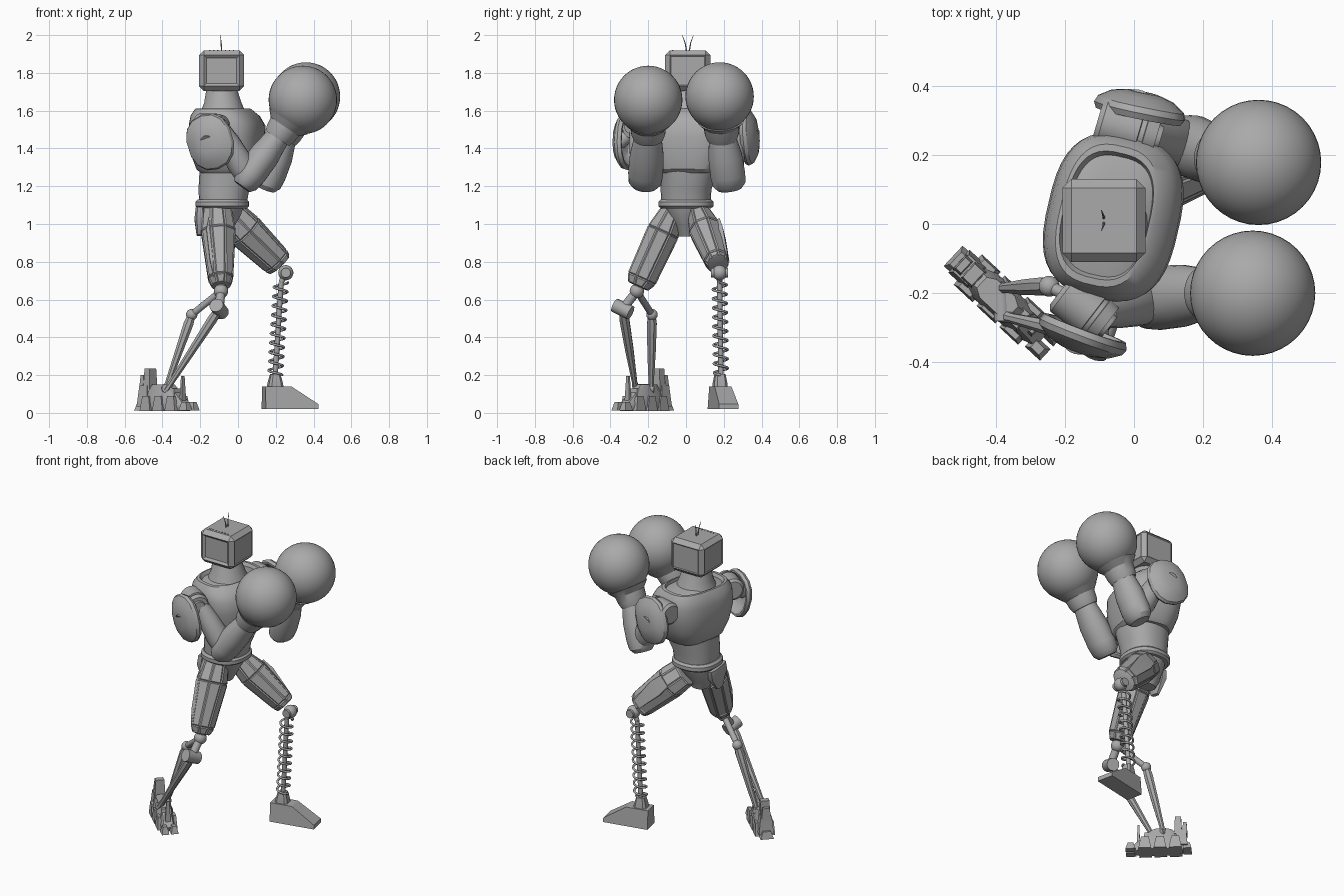
import bpy, bmesh, math
from mathutils import Matrix, Vector

default = bpy.data.objects.get("Cube")
if default:
    bpy.data.objects.remove(default, do_unlink=True)

grey = bpy.data.materials.new("plain_grey")
grey.use_nodes = True
grey.diffuse_color = (0.4, 0.4, 0.4, 1)
grey.node_tree.nodes["Principled BSDF"].inputs["Base Color"].default_value = (0.4, 0.4, 0.4, 1)


def finish(name, bm, matrix=Matrix()):
    bmesh.ops.recalc_face_normals(bm, faces=bm.faces)
    mesh = bpy.data.meshes.new(name)
    bm.to_mesh(mesh)
    bm.free()
    mesh.materials.append(grey)
    obj = bpy.data.objects.new(name, mesh)
    obj.matrix_world = matrix
    bpy.context.collection.objects.link(obj)
    bpy.ops.object.select_all(action='DESELECT')
    obj.select_set(True)
    bpy.context.view_layer.objects.active = obj
    bpy.ops.object.shade_smooth_by_angle(angle=math.radians(32))
    return obj


def loft(name, rings, sides=28, power=2, matrix=Matrix(), panels=0):
    """Skin superellipse rings given as (x, y, z, rx, ry)."""
    bm = bmesh.new()
    phase, grow = math.pi / sides, (math.sqrt(2) if sides == 4 else 1)
    loops = []
    for x, y, z, rx, ry in rings:
        loop = []
        for i in range(sides):
            a = phase + math.tau * i / sides
            c, s = math.cos(a), math.sin(a)
            c = math.copysign(abs(c) ** (2 / power), c) * grow
            s = math.copysign(abs(s) ** (2 / power), s) * grow
            loop.append(bm.verts.new((x + rx * c, y + ry * s, z)))
        loops.append(loop)
    skin = []
    for a, b in zip(loops, loops[1:]):
        for i in range(sides):
            j = (i + 1) % sides
            skin.append(bm.faces.new((a[i], a[j], b[j], b[i])))
    bm.faces.new(loops[0][::-1])
    bm.faces.new(loops[-1])
    if panels:
        bmesh.ops.recalc_face_normals(bm, faces=bm.faces)
        bmesh.ops.inset_individual(bm, faces=skin, thickness=0.008, depth=panels)
    return finish(name, bm, matrix)


def limb(name, p, q, profile, sides=20, ref=(1, 0, 0), power=2, panels=0):
    """Loft from p to q with a profile of (fraction, rx, ry)."""
    p, q = Vector(p), Vector(q)
    d = q - p
    z = d.normalized()
    x = Vector(ref)
    x = (x - z * x.dot(z)).normalized()
    rot = Matrix((x, z.cross(x), z)).transposed().to_4x4()
    rings = [(0, 0, t * d.length, rx, ry) for t, rx, ry in profile]
    return loft(name, rings, sides, power, Matrix.Translation(p) @ rot, panels)


def rod(name, p, q, r1, r2=None, sides=16, ref=(0, 0, 1)):
    r2 = r1 if r2 is None else r2
    return limb(name, p, q, [(0, r1, r1), (1, r2, r2)], sides, ref)


def ball(name, centre, r):
    bm = bmesh.new()
    bmesh.ops.create_uvsphere(bm, u_segments=40, v_segments=24, radius=r)
    return finish(name, bm, Matrix.Translation(centre))


def block(name, centre, size, top=1.0, matrix=Matrix()):
    x, y, z = centre
    a, b, h = (s / 2 for s in size)
    return loft(name, [(x, y, z - h, a, b), (x, y, z + h, a * top, b * top)], 4, matrix=matrix)


# Head: chamfered box, shallow panels on the walls and a raised-rim screen in front
bm = bmesh.new()
bmesh.ops.create_cube(bm, size=1, matrix=Matrix.Diagonal((0.24, 0.24, 0.215, 1)))
bmesh.ops.bevel(bm, geom=bm.edges[:], offset=0.026, segments=1, affect='EDGES')
bm.normal_update()
walls = [f for f in bm.faces if max(abs(f.normal.x), abs(f.normal.y)) > 0.99]
screen = [f for f in walls if f.normal.y < -0.9]
bmesh.ops.inset_individual(bm, faces=walls, thickness=0.008, depth=-0.004)
bmesh.ops.inset_individual(bm, faces=screen, thickness=0.012, depth=-0.008)
finish("head", bm, Matrix.Translation((-0.087, 0.01, 1.812)))
for i in range(7):
    block("head_rivet", (-0.15 + 0.021 * i, -0.07, 1.919), (0.007, 0.007, 0.006))
for side in (-1, 1):
    rod("antenna_lower", (-0.087, 0.01 + 0.006 * side, 1.91),
        (-0.089, 0.01 + 0.015 * side, 1.96), 0.004, 0.003, 8, (1, 0, 0))
    rod("antenna_tip", (-0.089, 0.01 + 0.015 * side, 1.96),
        (-0.094, 0.01 + 0.03 * side, 2.0), 0.003, 0.001, 8, (1, 0, 0))
loft("neck", [(-0.08, 0.01, 1.58, 0.125, 0.13), (-0.08, 0.01, 1.64, 0.1, 0.105),
              (-0.087, 0.01, 1.72, 0.08, 0.08)])

# Torso, turned slightly to one side
turn = Matrix.Translation((-0.06, 0.02, 0)) @ Matrix.Rotation(math.radians(-13), 4, 'Z')
loft("chest", [(0.01, 0, 1.27, 0.14, 0.16), (0.01, 0, 1.29, 0.162, 0.18),
               (0.005, 0, 1.37, 0.185, 0.215), (0, 0, 1.46, 0.192, 0.237),
               (0, 0, 1.53, 0.187, 0.24), (-0.01, 0, 1.575, 0.168, 0.23),
               (-0.02, 0, 1.61, 0.135, 0.205), (-0.02, 0, 1.612, 0.125, 0.185),
               (-0.015, 0, 1.592, 0.118, 0.175), (-0.02, 0, 1.61, 0.09, 0.1)],
     40, 2.8, turn)
loft("abdomen", [(-0.08, 0, 1.1, 0.125, 0.13), (-0.075, 0, 1.18, 0.135, 0.135),
                 (-0.055, 0.01, 1.27, 0.15, 0.15), (-0.05, 0.01, 1.33, 0.15, 0.16)], 32, 2.3)
loft("belt", [(-0.083, 0, 1.083, 0.13, 0.133), (-0.083, 0, 1.094, 0.143, 0.146),
              (-0.083, 0, 1.117, 0.143, 0.146), (-0.083, 0, 1.13, 0.13, 0.133)], 32, 2.3)
loft("pelvis", [(-0.1, 0, 0.935, 0.055, 0.045), (-0.1, 0, 0.99, 0.085, 0.065),
                (-0.09, 0, 1.05, 0.11, 0.105), (-0.085, 0, 1.1, 0.12, 0.125)], 12)
limb("rear_hip_plate", (-0.2, -0.03, 1.08), (-0.205, -0.05, 0.94),
     [(0, 0.025, 0.08), (0.4, 0.03, 0.08), (1, 0.015, 0.03)], 8, power=3)

# Arms with round gloves: one settings row per side
arms = (("right", -1, (-0.145, -0.24, 1.515), (0.065, -0.05, 0), (0.055, -0.215, 1.245),
         (0.225, -0.2, 1.48), (0.343, -0.2, 1.657), (-0.145, -0.312, 1.435), (-0.35, -0.93, -0.05)),
        ("left", 1, (-0.02, 0.275, 1.515), (0.085, -0.025, 0), (0.165, 0.225, 1.235),
         (0.255, 0.19, 1.48), (0.36, 0.178, 1.675), (0.015, 0.322, 1.46), (0.2, 0.97, 0.05)))
for label, s, shoulder, axle, elbow, wrist, glove, guard, out in arms:
    sh, axis, el, wr, gl = map(Vector, (shoulder, axle, elbow, wrist, glove))
    limb(label + "_shoulder_drum", sh - axis, sh + axis,
         [(0, 0.055, 0.055), (0.08, 0.07, 0.07), (0.7, 0.07, 0.07), (0.71, 0.06, 0.06),
          (0.79, 0.06, 0.06), (0.8, 0.068, 0.068), (1, 0.06, 0.06)], 24, (0, 0, 1))
    rod(label + "_shoulder_bolt", sh + axis * 0.95, sh + axis * 1.15, 0.04, 0.036, 20)
    limb(label + "_upper_arm", sh + Vector((0.05, -0.01, -0.01)), el,
         [(0, 0.05, 0.05), (0.3, 0.062, 0.062), (0.7, 0.07, 0.07), (1, 0.06, 0.06)])
    limb(label + "_forearm", el, wr,
         [(-0.2, 0.05, 0.065), (-0.1, 0.072, 0.087), (0.1, 0.08, 0.093), (0.5, 0.08, 0.09),
          (0.85, 0.066, 0.075), (1, 0.06, 0.068)], 28)
    limb(label + "_glove_cuff", wr - (gl - wr) * 0.15, gl,
         [(0, 0.075, 0.08), (0.12, 0.084, 0.09), (0.3, 0.09, 0.095), (0.45, 0.125, 0.125)], 32)
    ball(label + "_glove", gl, 0.181)
    # hollow dished shell outside the shoulder
    g = Vector(guard)
    limb(label + "_shoulder_guard", g, g + Vector(out) * 0.06,
         [(0.7, 0.04, 0.05), (0.4, 0.085, 0.1), (-0.2, 0.11, 0.13), (-0.2, 0.122, 0.142),
          (0.1, 0.131, 0.151), (0.4, 0.124, 0.144), (0.8, 0.09, 0.105), (1, 0.045, 0.055)],
         14, (0.95, 0, -0.3 * s), 2.3)
    rod(label + "_guard_mount", sh, g + Vector(out) * 0.045, 0.03, 0.04)

# Thighs with long raised armour panels
limb("right_thigh", (-0.11, -0.065, 1.08), (-0.09, -0.253, 0.67),
     [(0, 0.075, 0.06), (0.3, 0.092, 0.088), (0.9, 0.065, 0.08), (1, 0.045, 0.055)],
     8, panels=0.006)
limb("right_thigh_plate", (-0.115, -0.15, 1.03), (-0.1, -0.29, 0.72),
     [(0, 0.04, 0.015), (0.2, 0.055, 0.02), (0.7, 0.045, 0.02), (1, 0.03, 0.01)], 4)
limb("left_thigh", (-0.04, 0.075, 1.04), (0.222, 0.17, 0.785),
     [(0, 0.09, 0.06), (0.3, 0.097, 0.085), (0.92, 0.08, 0.062), (1, 0.07, 0.05)],
     8, panels=0.006)
limb("left_thigh_plate", (0.03, 0.17, 1.0), (0.2, 0.215, 0.82),
     [(0, 0.04, 0.015), (0.3, 0.05, 0.02), (1, 0.03, 0.01)], 4)

# Left lower leg: ball knee, spring around a rod, wedge foot
knee, ankle = Vector((0.253, 0.178, 0.742)), Vector((0.197, 0.185, 0.2))
ball("left_knee", knee, 0.04)
rod("left_knee_pin", knee - Vector((0, 0.045, 0)), knee + Vector((0, 0.045, 0)), 0.026)
top = Vector((0.228, 0.178, 0.69))
rod("spring_core", knee, top, 0.02, 0.014)
rod("spring_rod", top, ankle, 0.014)
curve = bpy.data.curves.new("spring_coil", 'CURVE')
curve.dimensions = '3D'
curve.bevel_depth = 0.0065
curve.bevel_resolution = 2
turns, steps = 10, 24
spline = curve.splines.new('POLY')
spline.points.add(turns * steps)
for i, point in enumerate(spline.points):
    a = math.tau * i / steps
    c = top.lerp(ankle, i / (turns * steps))
    point.co = (c.x + 0.037 * math.cos(a), c.y + 0.037 * math.sin(a), c.z, 1)
curve.materials.append(grey)
bpy.context.collection.objects.link(bpy.data.objects.new("spring_coil", curve))
step = Matrix.Translation((0.197, 0.18, 0)) @ Matrix.Rotation(math.radians(12), 4, 'Z')
loft("left_foot", [(0.08, 0, 0.02, 0.142, 0.054), (0.08, 0, 0.047, 0.142, 0.052),
                   (0.008, 0, 0.14, 0.07, 0.045)], 4, matrix=step)
loft("left_ankle", [(0, 0, 0.13, 0.043, 0.038), (0, 0, 0.16, 0.038, 0.036),
                    (0, 0, 0.205, 0.026, 0.028)], 8, 4, step)

# Right lower leg: linked joints and two struts
knee, front, rear = Vector((-0.09, -0.26, 0.645)), Vector((-0.1, -0.335, 0.55)), Vector((-0.245, -0.18, 0.52))
ball("right_knee", knee, 0.038)
rod("right_knee_stub", (-0.09, -0.235, 0.71), knee, 0.04, 0.025, ref=(1, 0, 0))
rod("front_link", knee, front, 0.024)
rod("front_joint", front + Vector((-0.015, -0.042, 0.02)), front + Vector((0.015, 0.042, -0.02)), 0.038)
rod("rear_link", knee, rear, 0.018)
ball("rear_joint", rear, 0.03)
for label, start, end in (("front_strut", front, (-0.38, -0.265, 0.12)),
                          ("rear_strut", rear, (-0.385, -0.185, 0.12))):
    limb(label, start, end, [(0, 0.02, 0.022), (0.12, 0.028, 0.028), (0.5, 0.024, 0.022),
                             (0.9, 0.015, 0.016), (1, 0.02, 0.02)], 8, (0, 1, 0))
rod("ankle_axle", (-0.38, -0.28, 0.13), (-0.385, -0.17, 0.13), 0.024)

# Right foot: armoured plates along a diagonal, local x pointing to the toe
diag = Matrix.Translation((-0.38, -0.225, 0)) @ Matrix.Rotation(math.radians(-43), 4, 'Z')
loft("right_foot_sole", [(0, 0, 0.01, 0.15, 0.046), (0, 0, 0.04, 0.165, 0.052),
                         (-0.01, 0, 0.085, 0.125, 0.048), (-0.02, 0, 0.15, 0.065, 0.038)],
     8, 3.2, diag)
block("heel_block", (-0.135, 0, 0.09), (0.075, 0.09, 0.11), 0.75, diag)
block("heel_tower", (-0.115, 0, 0.175), (0.045, 0.065, 0.12), 0.8, diag)
block("heel_step", (-0.155, 0, 0.16), (0.03, 0.06, 0.08), 0.7, diag)
block("instep_plate", (0.05, 0, 0.095), (0.09, 0.08, 0.07), 0.7, diag)
block("toe_spike", (0.12, 0, 0.12), (0.02, 0.035, 0.15), 0.5, diag)
block("heel_lip", (-0.17, 0, 0.035), (0.05, 0.08, 0.045), 0.6, diag)
for s in (-1, 1):
    for i in range(3):
        block("side_plate", (-0.1 + 0.09 * i, 0.046 * s, 0.05), (0.075, 0.028, 0.08), 0.6, diag)
    block("toe", (0.165, 0.028 * s, 0.035), (0.06, 0.045, 0.045), 0.55, diag)
